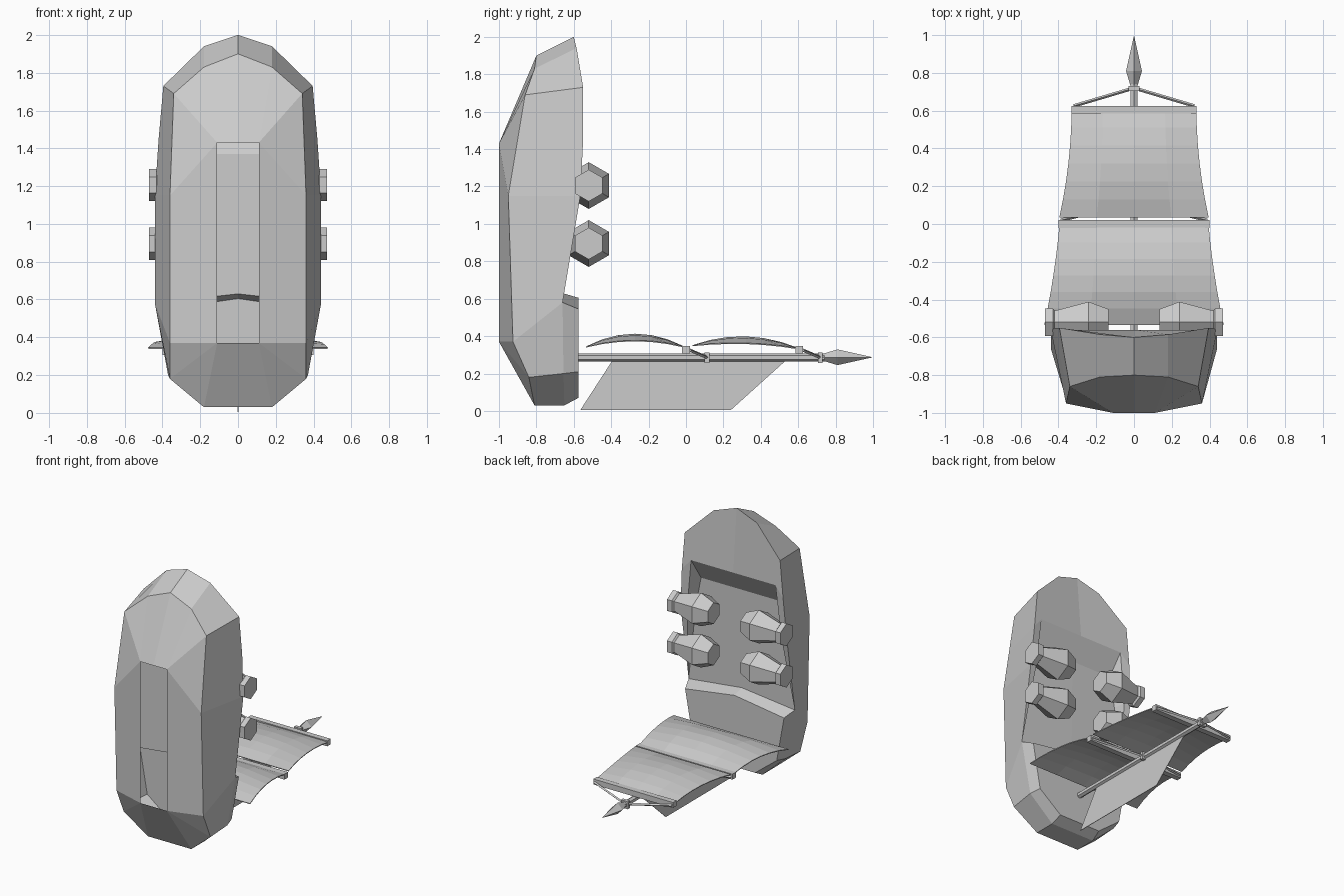
import bpy, bmesh
from math import pi, sin, cos
from mathutils import Vector

old = bpy.data.objects.get("Cube")
if old:
    bpy.data.objects.remove(old)

grey = bpy.data.materials.new("plain_grey")
grey.use_nodes = True
grey.diffuse_color = (0.6, 0.6, 0.6, 1)
grey.node_tree.nodes["Principled BSDF"].inputs["Base Color"].default_value = (0.6, 0.6, 0.6, 1)


def finish(name, bm, recalc=True):
    bmesh.ops.remove_doubles(bm, verts=bm.verts, dist=0.0005)
    if recalc:
        bmesh.ops.recalc_face_normals(bm, faces=bm.faces)
    mesh = bpy.data.meshes.new(name)
    bm.to_mesh(mesh)
    bm.free()
    mesh.materials.append(grey)
    ob = bpy.data.objects.new(name, mesh)
    bpy.context.collection.objects.link(ob)
    return ob


def mirrored(name, faces):
    """Build faces on the +x half and their mirror images."""
    bm = bmesh.new()
    for s in (1, -1):
        for face in faces:
            pts = list(dict.fromkeys(face))
            if len(pts) > 2:
                bm.faces.new([bm.verts.new((s * x, y, z)) for x, y, z in pts[::s]])
    return finish(name, bm)


def strip(a, b):
    return [(a[i], a[i + 1], b[i + 1], b[i]) for i in range(len(a) - 1)]


def lathe(name, start, direction, profile, sides=6, turn=0.0):
    """Faceted solid: profile holds (distance along axis, radius)."""
    axis = Vector(direction).normalized()
    ref = Vector((0, 0, 1))
    side = axis.cross(ref).normalized()
    bm = bmesh.new()
    rings = []
    for t, r in profile:
        c = Vector(start) + axis * t
        rings.append([bm.verts.new(c + r * (ref * cos(turn + 2 * pi * k / sides)
                                            + side * sin(turn + 2 * pi * k / sides)))
                      for k in range(sides)])
    for a, b in zip(rings, rings[1:]):
        for k in range(sides):
            n = (k + 1) % sides
            bm.faces.new((a[k], a[n], b[n], b[k]))
    bm.faces.new(rings[0][::-1])
    bm.faces.new(rings[-1])
    return finish(name, bm)


def rod(name, a, b, radius, sides=6, turn=0.0):
    d = Vector(b) - Vector(a)
    return lathe(name, a, d, [(0, radius), (d.length, radius)], sides, turn)


# Hull shell, bow upward, with an open slot along the keel
rim = [(0, -.6, 2), (.18, -.585, 1.94), (.395, -.55, 1.73), (.42, -.55, 1.45),
       (.44, -.565, 1.15), (.44, -.66, .58), (.37, -.655, .2), (.18, -.65, .03), (0, -.65, .03)]
chine = [(0, -.8, 1.9), (.18, -.81, 1.83), (.34, -.86, 1.69), (.35, -.905, 1.42),
         (.36, -.95, 1.15), (.36, -.925, .37), (.36, -.84, .18), (.18, -.81, .03), (0, -.81, .03)]
keel_top, keel_end = (.11, -1, 1.43), (.11, -1, .37)
keel = [(0, -1, 1.43)] + [keel_top] * 4 + [keel_end] * 3 + [(0, -1, .37)]
mirrored("hull", strip(keel, chine) + strip(chine, rim))

# Foredeck, bulwarks and sunken main deck
fore, fore_mid = (.35, -.56, 1.53), (0, -.56, 1.53)
low, low_mid = (.33, -.65, 1.37), (0, -.65, 1.37)
lip, deck_side, step_mid = (.39, -.57, 1.15), (.38, -.66, 1.15), (0, -.66, .63)
mirrored("decks", [
    (rim[0], rim[1], rim[2], rim[3], fore, fore_mid),
    (rim[3], rim[4], lip, fore), (rim[4], rim[5], lip),
    (fore, low, low_mid, fore_mid),
    (fore, lip, deck_side, low), (lip, rim[5], deck_side),
    (low_mid, low, deck_side, rim[5], step_mid)])

# Raised stern deck
stern = [(0, -.575, .605), (.41, -.575, .545), (.35, -.575, .21), (.17, -.575, .07), (0, -.575, .07)]
mirrored("stern_deck", strip([step_mid] + rim[5:], stern) + [tuple(stern)])

# Four faceted cannons
for side, s in (("left", 1), ("right", -1)):
    for place, z in (("upper", 1.205), ("lower", .895)):
        lathe(f"cannon_{place}_{side}", (s * .135, -.52, z), (s, 0, 0),
              [(0, .08), (.105, .125), (.285, .07), (.295, .085), (.335, .085)])

# Mast with pointed tip
rod("mast", (0, -.58, .285), (0, .74, .285), .021)
lathe("mast_tip", (0, .73, .287), (0, 1, 0), [(0, .018), (.08, .042), (.265, .001)], 4)

# Yards, mast bands and stays
for place, y, half in (("lower", 0, .4), ("upper", .605, .33)):
    rod(f"yard_{place}", (-half, y, .328), (half, y, .328), .029, 4, pi / 4)
    rod(f"band_{place}", (0, y + .1, .285), (0, y + .125, .285), .04, 4, pi / 4)
    for side, s in (("left", 1), ("right", -1)):
        rod(f"stay_{place}_{side}", (s * half * .97, y + .02, .325), (0, y + .115, .285), .009, 4)


def sail(name, y0, y1, w0, w1, z0, z1, height, pinch):
    """Arched sheet, bulging along its length and across its width."""
    bm = bmesh.new()
    rows, cols = 6, 4
    grid = []
    for i in range(rows + 1):
        t = i / rows
        arch = 4 * t * (1 - t)
        w = w0 + (w1 - w0) * t - pinch * arch
        grid.append([bm.verts.new((w * u, y0 + (y1 - y0) * t,
                                   z0 + (z1 - z0) * t + arch * (height - .035 * u * u)))
                     for u in [2 * j / cols - 1 for j in range(cols + 1)]])
    for a, b in zip(grid, grid[1:]):
        for j in range(cols):
            bm.faces.new((a[j], a[j + 1], b[j + 1], b[j]))
    ob = finish(name, bm, False)
    thick = ob.modifiers.new("thickness", 'SOLIDIFY')
    thick.thickness = .006


sail("sail_lower", -.535, -.01, .475, .395, .345, .345, .068, .008)
sail("sail_upper", .035, .605, .395, .33, .352, .335, .055, .015)

# Flat sail hanging under the mast
bm = bmesh.new()
bm.faces.new([bm.verts.new((0, y, z)) for y, z in
              ((-.565, .005), (.24, .005), (.54, .275), (-.39, .275))])
keel_sail = finish("hanging_sail", bm, False)
thick = keel_sail.modifiers.new("thickness", 'SOLIDIFY')
thick.thickness = .004
thick.offset = 0
